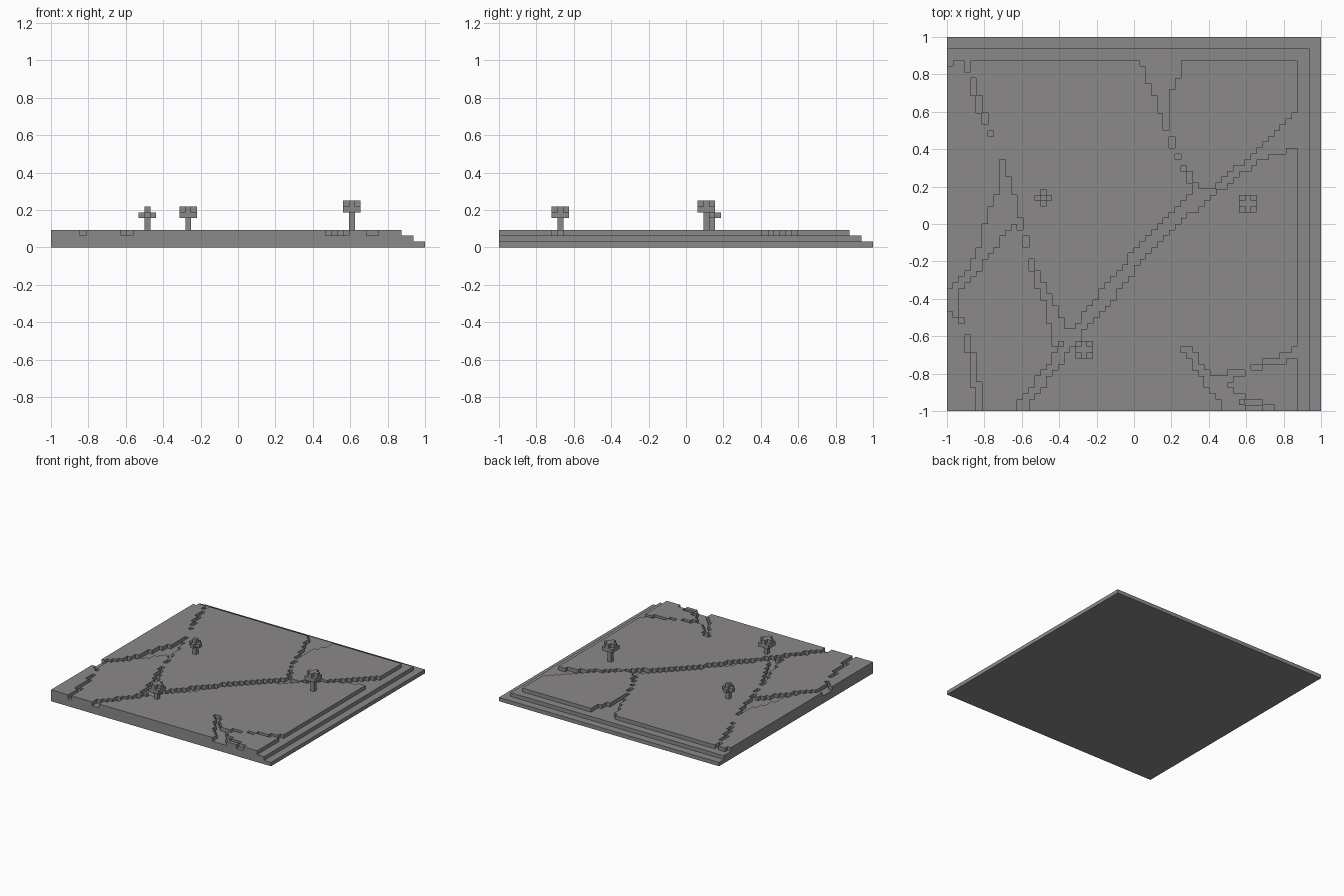
import bpy, bmesh
from mathutils import Vector

U = 1 / 32  # one block

cube = bpy.data.objects.get("Cube")
if cube:
    bpy.data.objects.remove(cube)

stone = bpy.data.materials.new("grey_stone")
stone.use_nodes = True
GREY = (0.26, 0.25, 0.25, 1)
stone.diffuse_color = GREY
stone.node_tree.nodes["Principled BSDF"].inputs["Base Color"].default_value = GREY


def finish(bm, name):
    bmesh.ops.recalc_face_normals(bm, faces=bm.faces)
    mesh = bpy.data.meshes.new(name)
    bm.to_mesh(mesh)
    bm.free()
    mesh.materials.append(stone)
    obj = bpy.data.objects.new(name, mesh)
    bpy.context.collection.objects.link(obj)


def box(name, lo, hi):
    """Box between two corners given in blocks from the front left corner."""
    bm = bmesh.new()
    bmesh.ops.create_cube(bm, size=1)
    for v in bm.verts:
        block = [a + (b - a) * (c + 0.5) for a, b, c in zip(lo, hi, v.co)]
        v.co = Vector(block) * U - Vector((1, 1, 0))
    finish(bm, name)


def inside(x, y, poly):
    hit = False
    for (ax, ay), (bx, by) in zip(poly, poly[1:] + poly[:1]):
        if (ay > y) != (by > y) and x < ax + (y - ay) * (bx - ax) / (by - ay):
            hit = not hit
    return hit


# Stepped lower layers
box("base_layer", (0, 0, 0), (64, 64, 1))
box("middle_layer", (0, 0, 1), (62, 62, 2))

# Channels cut through the top layer
main_channel = [(-.66, -1.01), (-.44, -.72), (-.34, -.58), (-.15, -.33), (.05, -.09),
                (.31, .17), (.42, .19), (.55, .3), (.69, .42), (.81, .56), (.9, .61),
                (.9, .41), (.75, .37), (.6, .29), (.4, .13), (.2, -.02), (0, -.25),
                (-.1, -.38), (-.31, -.63), (-.5, -.88), (-.59, -1.01)]
back_branch = [(.02, .9), (.1, .7), (.19, .45), (.31, .18), (.31, .1), (.4, .19),
               (.33, .21), (.25, .35), (.19, .5), (.19, .68), (.27, .88)]
left_channel = [(-.91, .9), (-.88, .75), (-.81, .56), (-.72, .36), (-.72, .2),
                (-.8, 0), (-.82, -.1), (-.91, -.28), (-1.01, -.38), (-1.01, -.44),
                (-.97, -.47), (-.91, -.55), (-.88, -.75), (-.84, -1.01), (-.81, -1.01),
                (-.84, -.75), (-.94, -.43), (-.93, -.35), (-.78, -.18), (-.66, 0),
                (-.62, 0), (-.53, -.3), (-.47, -.45), (-.42, -.65), (-.34, -.62),
                (-.45, -.38), (-.55, -.17), (-.66, .22), (-.78, .53), (-.87, .8),
                (-.87, .9)]
corner_channel = [(.25, -.65), (.36, -.82), (.5, -1.01), (.75, -1.01), (.74, -.97),
                  (.62, -.94), (.53, -.9), (.5, -.85), (.6, -.79), (.75, -.75),
                  (.9, -.71), (.9, -.65), (.75, -.71), (.6, -.78), (.41, -.81),
                  (.29, -.65)]
corner_notch = [(-1.01, .84), (-.97, .84), (-.97, .9), (-1.01, .9)]
channels = [main_channel, back_branch, left_channel, corner_channel, corner_notch]

bm = bmesh.new()
bmesh.ops.create_grid(bm, x_segments=60, y_segments=60, size=30 * U)
bmesh.ops.translate(bm, verts=bm.verts, vec=(-2 * U, -2 * U, 2 * U))
cut = []
for f in bm.faces:
    c = f.calc_center_median()
    if any(inside(c.x, c.y, p) for p in channels):
        cut.append(f)
bmesh.ops.delete(bm, geom=cut, context="FACES")
top = bmesh.ops.extrude_face_region(bm, geom=bm.faces[:])["geom"]
bmesh.ops.translate(bm, verts=[g for g in top if isinstance(g, bmesh.types.BMVert)],
                    vec=(0, 0, U))
finish(bm, "top_plates")

# Islands left standing in the corner channel
box("corner_island", (51, 0, 2), (54, 1, 3))
box("corner_stub", (50, 1, 2), (51, 2, 3))


def cross(name, x, y, z):
    """Flat plus shape one block high."""
    box(name + "_across", (x - 1, y, z), (x + 2, y + 1, z + 1))
    box(name + "_front", (x, y - 1, z), (x + 1, y, z + 1))
    box(name + "_back", (x, y + 1, z), (x + 1, y + 2, z + 1))


# Two leafy trees
for name, x, y, z in (("front_tree", 23, 10, 5), ("right_side_tree", 51, 35, 6)):
    box(name + "_trunk", (x, y, 3), (x + 1, y + 1, z))
    box(name + "_crown", (x - 1, y - 1, z), (x + 2, y + 2, z + 1))
    cross(name + "_crown_top", x, y, z + 1)

# Small bare tree
box("small_tree_trunk", (16, 36, 3), (17, 37, 7))
cross("small_tree_branches", 16, 36, 5)
